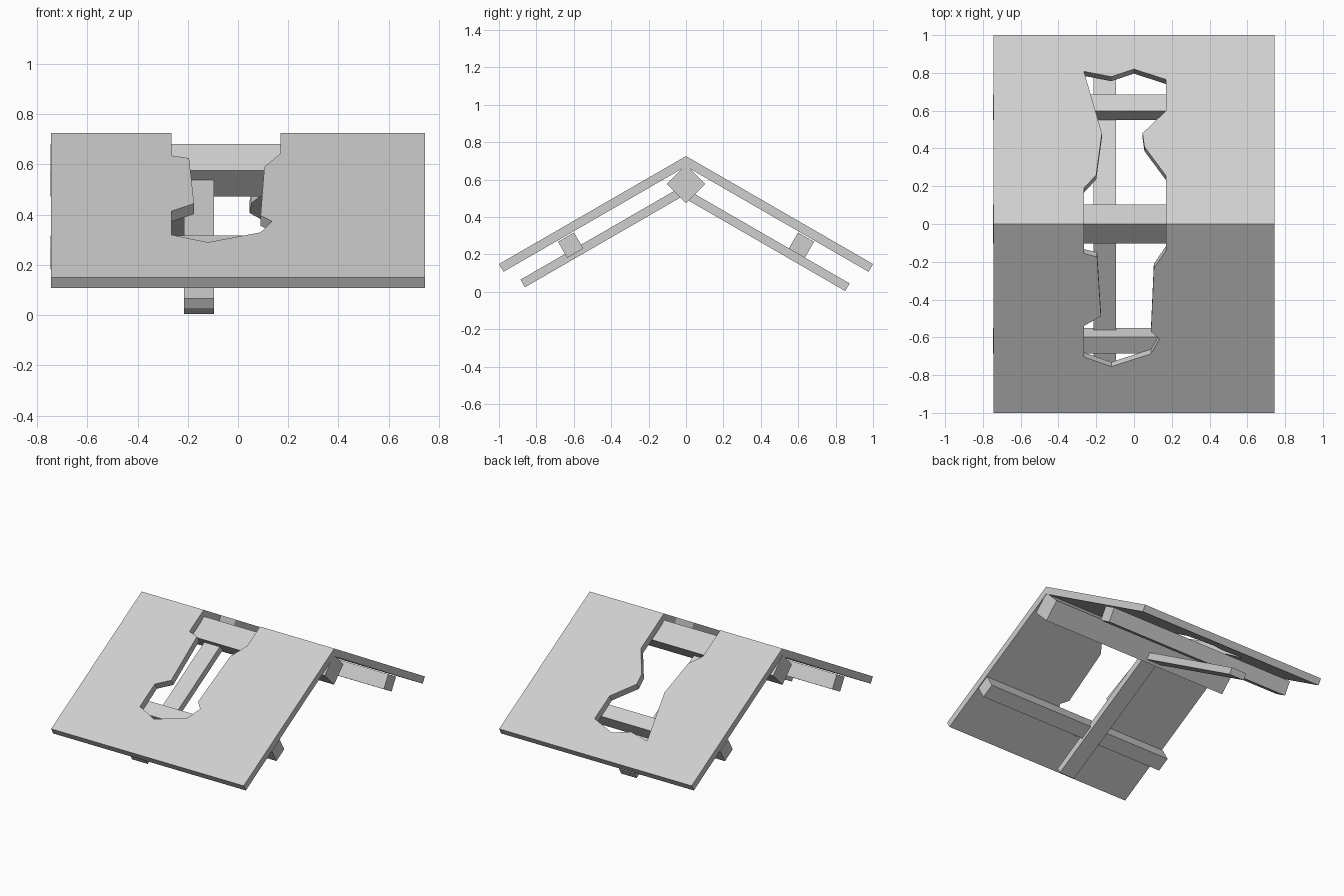
import bpy, bmesh
from math import radians, sin, cos
from mathutils import Matrix

if "Cube" in bpy.data.objects:
    bpy.data.objects.remove(bpy.data.objects["Cube"], do_unlink=True)

PITCH = radians(30)
RIDGE = 0.726      # height of the outer ridge line
HALF = 0.744       # half the roof width
SLAB = 0.048       # roof board thickness

grey = bpy.data.materials.new("light_grey")
grey.use_nodes = True
colour = (0.62, 0.62, 0.62, 1)
grey.diffuse_color = colour
grey.node_tree.nodes["Principled BSDF"].inputs["Base Color"].default_value = colour


def finish(name, bm):
    bmesh.ops.recalc_face_normals(bm, faces=bm.faces)
    mesh = bpy.data.meshes.new(name)
    bm.to_mesh(mesh)
    bm.free()
    mesh.materials.append(grey)
    obj = bpy.data.objects.new(name, mesh)
    bpy.context.collection.objects.link(obj)


def roof_slab(name, side, hole):
    """Sloped board, mitred at the ridge, with a ragged notch (x, distance from ridge)."""
    outline = [(-HALF, 0), (-HALF, 1), (HALF, 1), (HALF, 0)] + hole
    bm = bmesh.new()
    outer, inner = [], []
    for x, d in outline:
        z = RIDGE - d * 0.577
        outer.append(bm.verts.new((x, side * d, z)))
        if d == 0:
            inner.append(bm.verts.new((x, 0, z - SLAB / cos(PITCH))))
        else:
            inner.append(bm.verts.new((x, side * (d - SLAB * sin(PITCH)), z - SLAB * cos(PITCH))))
    bm.faces.new(outer)
    bm.faces.new(inner[::-1])
    n = len(outline)
    for i in range(n):
        j = (i + 1) % n
        bm.faces.new((outer[i], inner[i], inner[j], outer[j]))
    finish(name, bm)


def beam(name, centre, size, tilt):
    """Box turned about the x axis."""
    bm = bmesh.new()
    place = Matrix.Translation(centre) @ Matrix.Rotation(tilt, 4, "X") @ Matrix.Diagonal((*size, 1))
    bmesh.ops.create_cube(bm, size=1, matrix=place)
    finish(name, bm)


# Roof boards, each with a broken opening running down from the ridge
front_hole = [(0.17, 0), (0.17, 0.14), (0.105, 0.235), (0.09, 0.57), (0.135, 0.61),
              (0.09, 0.687), (-0.12, 0.755), (-0.265, 0.704), (-0.265, 0.54),
              (-0.175, 0.488), (-0.195, 0.174), (-0.265, 0.157), (-0.265, 0)]
back_hole = [(0.17, 0), (0.17, 0.255), (0.055, 0.41), (0.045, 0.48), (0.17, 0.6),
             (0.17, 0.765), (0, 0.82), (-0.12, 0.78), (-0.265, 0.808),
             (-0.17, 0.48), (-0.2, 0.26), (-0.265, 0.19), (-0.265, 0)]
roof_slab("front_roof", -1, front_hole)
roof_slab("back_roof", 1, back_hole)

# Ridge beam set on its corner
beam("ridge_beam", (-0.002, 0, 0.577), (2 * HALF, 0.147, 0.147), radians(45))

# Purlins and rafters on both slopes
for label, side, foot_y, foot_z in (("front", -1, 0.873, 0.045), ("back", 1, 0.863, 0.025)):
    beam(label + "_purlin", (-0.002, side * 0.617, 0.25), (2 * HALF, 0.099, 0.099), -side * PITCH)
    length = 0.97
    centre = (-0.155, side * (foot_y - length / 2 * cos(PITCH)), foot_z + length / 2 * sin(PITCH))
    beam(label + "_rafter", centre, (0.12, length, 0.047), -side * PITCH)
